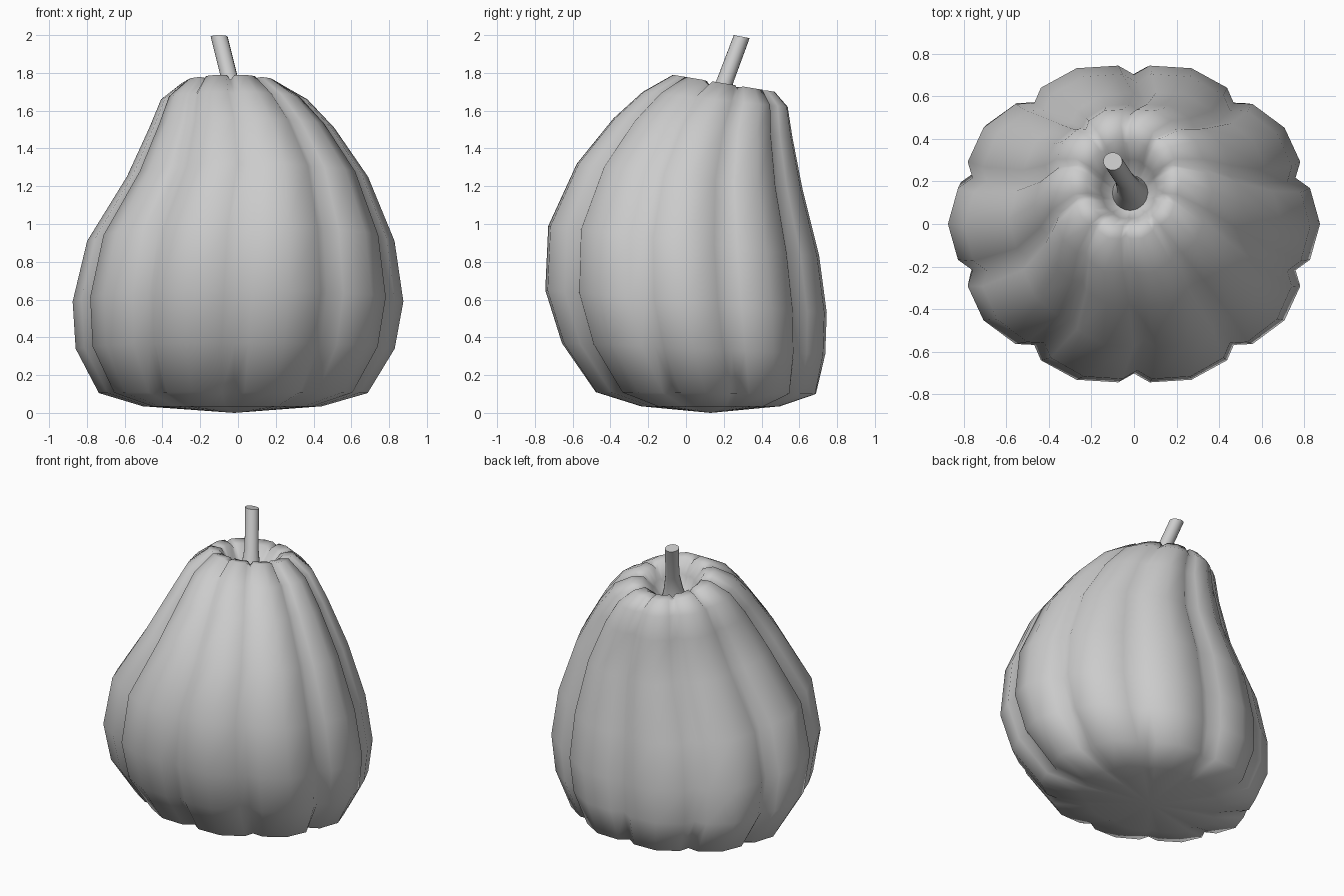
import bpy, bmesh, math

if "Cube" in bpy.data.objects:
    bpy.data.objects.remove(bpy.data.objects["Cube"])


def loft(name, rings, section, pole_low=None, sharp=180):
    """Skin stacked rings (z, cx, cy, rx, ry, tilt, groove depth, groove drop)."""
    bm = bmesh.new()
    loops = []
    for z, cx, cy, rx, ry, tilt, depth, drop in rings:
        loop = []
        for a, bulge in section:
            r = 1 + bulge * depth
            x, y = r * math.cos(a), r * math.sin(a)
            dz = -tilt * y + min(bulge, 0) * drop
            loop.append(bm.verts.new((cx + rx * x, cy + ry * y, z + dz)))
        loops.append(loop)
    n = len(section)
    for lo, hi in zip(loops, loops[1:]):
        for i in range(n):
            j = (i + 1) % n
            bm.faces.new((lo[i], lo[j], hi[j], hi[i]))
    if pole_low:
        p = bm.verts.new(pole_low)
        for i in range(n):
            bm.faces.new((p, loops[0][(i + 1) % n], loops[0][i]))
    else:
        bm.faces.new(loops[0][::-1])
    bm.faces.new(loops[-1])
    bmesh.ops.recalc_face_normals(bm, faces=bm.faces)
    mesh = bpy.data.meshes.new(name)
    bm.to_mesh(mesh)
    bm.free()
    ob = bpy.data.objects.new(name, mesh)
    bpy.context.collection.objects.link(ob)
    bpy.context.view_layer.objects.active = ob
    ob.select_set(True)
    bpy.ops.object.shade_smooth_by_angle(angle=math.radians(sharp))
    ob.select_set(False)
    return ob


# Ten ribs: groove, shoulder, crest, shoulder
ribbed = [(math.radians(18 + 36 * k + off), b)
          for k in range(10)
          for off, b in ((0, -0.06), (5, 0), (18, 0.03), (31, 0))]

# Ribbed, leaning body with a hollow crown
body = [
    (0.035, -0.03, 0.13, 0.46, 0.37, 0.00, 1.0, 0),
    (0.105, -0.025, 0.105, 0.685, 0.585, 0.005, 1.3, 0),
    (0.34, -0.015, 0.04, 0.82, 0.70, 0.03, 1.0, 0),
    (0.59, 0.0, 0.0, 0.85, 0.748, 0.06, 1.0, 0),
    (0.91, 0.015, -0.012, 0.79, 0.72, 0.08, 1.0, 0),
    (1.25, 0.05, 0.02, 0.62, 0.60, 0.07, 1.0, 0),
    (1.51, 0.02, 0.09, 0.475, 0.475, 0.05, 1.0, 0),
    (1.66, -0.02, 0.155, 0.375, 0.385, 0.04, 1.1, 0.1),
    (1.745, -0.04, 0.20, 0.25, 0.27, 0.045, 1.2, 0.4),
    (1.74, -0.035, 0.19, 0.185, 0.20, 0.04, 1.2, 0.5),
    (1.66, -0.025, 0.165, 0.13, 0.14, 0.02, 0.8, 0.2),
    (1.54, -0.02, 0.14, 0.07, 0.07, 0.0, 0.0, 0),
]
loft("gourd_body", body, ribbed, pole_low=(-0.02, 0.13, 0.0))

# Tapered, leaning stem
circle = [(2 * math.pi * k / 16, 0) for k in range(16)]
stem = [
    (1.53, -0.015, 0.14, 0.095, 0.09, 0.00, 0, 0),
    (1.64, -0.02, 0.165, 0.062, 0.06, 0.005, 0, 0),
    (1.76, -0.042, 0.208, 0.045, 0.043, 0.01, 0, 0),
    (1.992, -0.10, 0.295, 0.045, 0.042, 0.008, 0, 0),
]
loft("stem", stem, circle, sharp=40)
